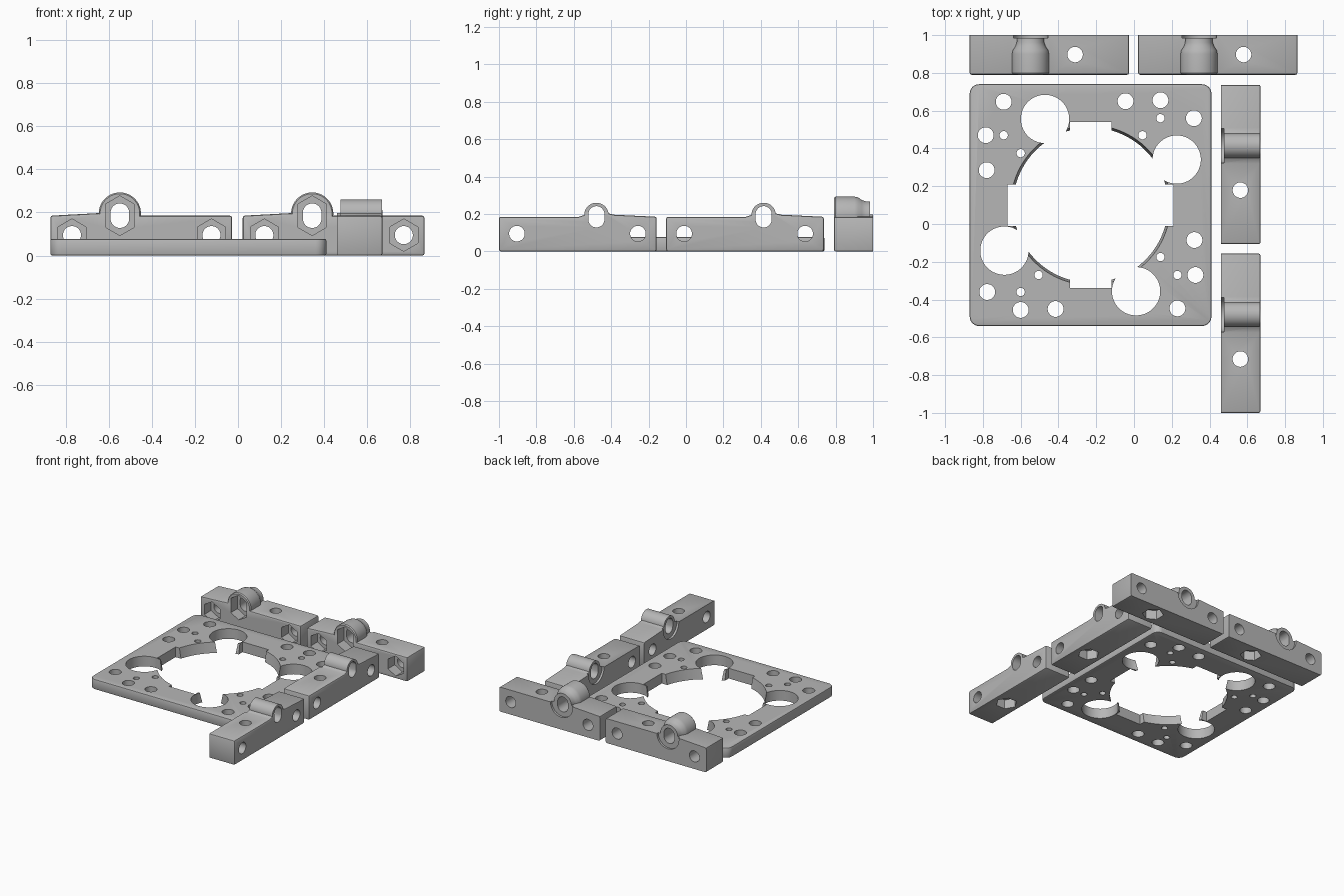
import bpy, bmesh, math
from math import pi, sin, cos

cube = bpy.data.objects.get("Cube")
if cube:
    bpy.data.objects.remove(cube)

grey = bpy.data.materials.new("plain_grey")
grey.use_nodes = True
colour = (0.47, 0.47, 0.47, 1)
grey.diffuse_color = colour
grey.node_tree.nodes["Principled BSDF"].inputs["Base Color"].default_value = colour


def ring(r, cx=0, cy=0, n=32, stretch=0):
    """Regular polygon; stretch pulls its halves apart into a slot."""
    pts = []
    for i in range(n):
        a = 2 * pi * (i + 0.5) / n
        pts.append((cx + r * cos(a), cy + r * sin(a) + math.copysign(stretch, sin(a))))
    return pts


def rect(x0, y0, x1, y1):
    return [(x0, y0), (x1, y0), (x1, y1), (x0, y1)]


def loft(name, sections, axis="Z", bevel=0, keep=None):
    """Skin closed outlines (position, points) stacked along an axis."""
    bm = bmesh.new()
    loops = []
    for t, pts in sections:
        loops.append([bm.verts.new((x, y, t) if axis == "Z" else (x, t, y)) for x, y in pts])
    for a, b in zip(loops, loops[1:]):
        for i in range(len(a)):
            j = (i + 1) % len(a)
            bm.faces.new((a[i], a[j], b[j], b[i]))
    bm.faces.new(loops[0][::-1])
    bm.faces.new(loops[-1])
    bmesh.ops.recalc_face_normals(bm, faces=bm.faces)
    if bevel:
        edges = [e for e in bm.edges if e.calc_face_angle(0) > 0.6
                 and not (keep and all(keep(v.co) for v in e.verts))]
        bmesh.ops.bevel(bm, geom=edges, offset=bevel, segments=2, profile=0.5, affect="EDGES")
    mesh = bpy.data.meshes.new(name)
    bm.to_mesh(mesh)
    bm.free()
    mesh.materials.append(grey)
    obj = bpy.data.objects.new(name, mesh)
    bpy.context.scene.collection.objects.link(obj)
    return obj


def combine(obj, other, op="DIFFERENCE"):
    """Apply a boolean and discard the helper."""
    other.hide_render = True
    mod = obj.modifiers.new("boolean", "BOOLEAN")
    mod.operation, mod.object, mod.solver = op, other, "EXACT"
    bpy.context.view_layer.update()
    graph = bpy.context.evaluated_depsgraph_get()
    mesh = bpy.data.meshes.new_from_object(obj.evaluated_get(graph))
    obj.modifiers.clear()
    obj.data = mesh
    bpy.data.objects.remove(other)


def cut(obj, pts, a, b, axis="Z"):
    combine(obj, loft("cutter", [(a, pts), (b, pts)], axis))


def finish(obj):
    bpy.ops.object.select_all(action="DESELECT")
    obj.select_set(True)
    bpy.context.view_layer.objects.active = obj
    bpy.ops.object.shade_smooth_by_angle(angle=math.radians(30))


# Mounting plate with rounded corners
HALF, CORNER, THICK = 0.64, 0.05, 0.077
outline = []
for q in range(4):
    for i in range(7):
        a = q * pi / 2 + i * pi / 12
        m = q * pi / 2 + pi / 4
        k = (HALF - CORNER) * math.sqrt(2)
        outline.append((k * cos(m) + CORNER * cos(a), k * sin(m) + CORNER * sin(a)))
plate = loft("mounting_plate", [(0, outline), (THICK, outline)], bevel=0.008)

# Central opening: tapered bore, cross arms, four round lobes
combine(plate, loft("cutter", [(-0.02, ring(0.407, n=96)), (0.1, ring(0.427, n=96))]))
cut(plate, rect(-0.11, -0.44, 0.11, 0.44), -0.1, 0.2)
cut(plate, rect(-0.44, -0.11, 0.44, 0.11), -0.1, 0.2)
holes = [(0.456, 0.241, 0.128), (0.185, 0.55, 0.042), (0.37, 0.555, 0.042),
         (0.547, 0.46, 0.042), (0.37, 0.46, 0.022), (0.275, 0.37, 0.022)]
for q in range(4):
    for x, y, r in holes:
        for _ in range(q):
            x, y = -y, x
        cut(plate, ring(r, x, y, 48 if r > 0.1 else 32), -0.1, 0.2)
plate.location = (-0.23, 0.1, 0)
finish(plate)

# Clamp bars, built along x with the recessed face at +y
LENGTH, DEPTH, TOP, MID = 0.843, 0.21, 0.185, 0.185
BOSS, SCREW = 0.322, 0.558


def clamp_bar(name, location, large):
    turn = not large
    u = lambda x: LENGTH - x if turn else x
    r = 0.098 if large else 0.065
    side = [(0, 0), (LENGTH, 0), (LENGTH, TOP), (BOSS + r + 0.03, TOP),
            (BOSS + r, TOP + 0.01), (BOSS + r - 0.02, TOP + 0.03),
            (BOSS - r + 0.02, TOP + 0.035), (BOSS - r, TOP + 0.018),
            (BOSS - r - 0.03, TOP + 0.011), (0, TOP)]
    # Only the large bosses neck down, so their body stays low
    if large:
        side = side[:3] + [(BOSS + r, TOP), (BOSS - r, TOP + 0.012), (0, TOP)]
    side = [(u(x), z) for x, z in side]
    bar = loft(name, [(0, side), (DEPTH, side)], "Y", 0.01, lambda c: c.y > DEPTH - 0.001)

    # Rounded boss on top
    profile = [(0.002, r), (DEPTH - 0.004, r)]
    if large:
        profile = [(0.002, r - 0.006), (0.01, r), (0.11, r), (0.13, 0.094),
                   (0.15, 0.08), (0.17, 0.073), (DEPTH - 0.004, 0.072)]
    combine(bar, loft("boss", [(t, ring(s, u(BOSS), 0.195, 48)) for t, s in profile], "Y"), "UNION")

    # Slotted bore with a shallow round recess behind it
    cut(bar, ring(0.092, u(BOSS), MID, 48), DEPTH - 0.016, 0.4, "Y")
    cut(bar, ring(0.043, u(BOSS), MID, 32, 0.014), -0.1, 0.4, "Y")
    if large:
        cut(bar, ring(0.075, u(BOSS), MID, 6, 0.017), -0.1, 0.08, "Y")

    # Cross holes, with nut pockets on the large version
    for x in (0.1, 0.747):
        cut(bar, ring(0.042, u(x), 0.095), -0.1, 0.4, "Y")
        if large:
            cut(bar, ring(0.075, u(x), 0.095, 6), -0.1, 0.08, "Y")

    # Vertical screw hole with a nut pocket underneath
    cut(bar, ring(0.041, u(SCREW), 0.107), -0.1, 0.4)
    cut(bar, ring(0.075, u(SCREW), 0.107, 6), -0.1, 0.07)

    bar.location = location
    bar.rotation_euler.z = pi / 2 if turn else 0
    finish(bar)


clamp_bar("rear_bar_right", (-0.87, 0.79, 0), True)
clamp_bar("rear_bar_left", (0.022, 0.79, 0), True)
clamp_bar("side_bar_rear", (0.67, -0.106, 0), False)
clamp_bar("side_bar_front", (0.67, -1.0, 0), False)
